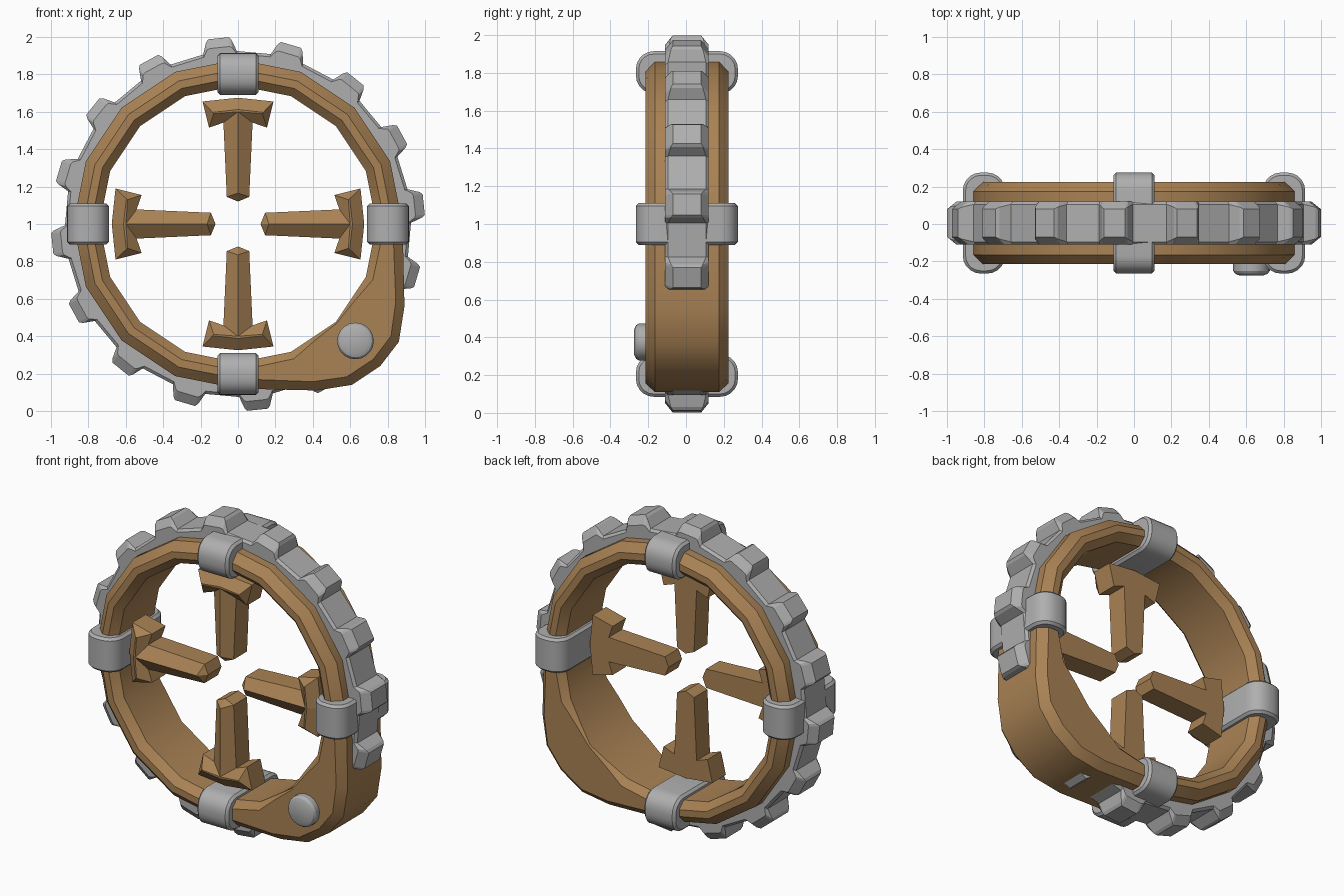
import bpy, bmesh, math
from mathutils import Vector

if "Cube" in bpy.data.objects:
    bpy.data.objects.remove(bpy.data.objects["Cube"])

CZ, CY = 1.0, 0.005          # ring centre height and depth


def material(name, rgb):
    m = bpy.data.materials.new(name)
    m.diffuse_color = (*rgb, 1)
    m.use_nodes = True
    m.node_tree.nodes["Principled BSDF"].inputs["Base Color"].default_value = m.diffuse_color
    return m


WOOD = material("wood brown", (0.40, 0.225, 0.09))
STEEL = material("steel grey", (0.43, 0.43, 0.43))


def finish(name, bm, mat, smooth=True):
    bmesh.ops.remove_doubles(bm, verts=bm.verts, dist=0.0005)
    bmesh.ops.recalc_face_normals(bm, faces=bm.faces)
    me = bpy.data.meshes.new(name)
    bm.to_mesh(me)
    bm.free()
    me.materials.append(mat)
    ob = bpy.data.objects.new(name, me)
    bpy.context.collection.objects.link(ob)
    if smooth:
        bpy.ops.object.select_all(action='DESELECT')
        ob.select_set(True)
        bpy.context.view_layer.objects.active = ob
        bpy.ops.object.shade_smooth_by_angle(angle=math.radians(30))
    return ob


def loft(loops, closed):
    """Skin a list of equal-length closed sections."""
    bm = bmesh.new()
    rows = [[bm.verts.new(p) for p in loop] for loop in loops]
    n = len(rows[0])
    pairs = list(zip(rows, rows[1:]))
    if closed:
        pairs.append((rows[-1], rows[0]))
    for a, b in pairs:
        for i in range(n):
            j = (i + 1) % n
            bm.faces.new((a[i], a[j], b[j], b[i]))
    if not closed:
        bm.faces.new(rows[0])
        bm.faces.new(rows[-1])
    return bm


def polar(t, r, y, ang):
    """Tangent offset t, radius r and depth y at a clock angle."""
    c, s = math.cos(ang), math.sin(ang)
    return Vector((r * c - t * s, CY + y, CZ + r * s + t * c))


# Wooden ring: 16 sides, with a swollen corner at the lower right
def rim(k, r):
    a = math.radians(22.5 * k)
    return Vector((r * math.cos(a), r * math.sin(a)))


stations = [(rim(k, 0.88), rim(k, 0.74), 0.045) for k in range(13)]
i13, i14, i15 = (rim(k, 0.74) for k in (13, 14, 15))
stations += [
    (Vector((0.42, -0.89)), i13, 0.04),
    (Vector((0.61, -0.86)), (i13 + i14) / 2, 0.02),
    (Vector((0.76, -0.76)), i14, 0.008),
    (Vector((0.86, -0.63)), (i14 + i15) / 2, 0.02),
    (Vector((0.89, -0.44)), i15, 0.04),
]
loops = []
for out, inn, ch in stations:
    o2 = out - out.normalized() * 0.052
    i2 = inn + inn.normalized() * ch
    sec = [(out, -0.17), (o2, -0.22), (i2, -0.22), (inn, -0.22 + ch),
           (inn, 0.22 - ch), (i2, 0.22), (o2, 0.22), (out, 0.17)]
    loops.append([(p.x, CY + y, CZ + p.y) for p, y in sec])
finish("wooden_ring", loft(loops, True), WOOD)

# Toothed tread around the rim, open at the swollen corner
loops = []
for k in range(15):
    mid = -16.5 + 22.5 * k
    for da, r, ch, w in ((-5.6, 0.925, 0.015, 0.1), (-4.0, 0.985, 0.04, 0.085),
                         (-3.2, 1.0, 0.05, 0.075), (3.2, 1.0, 0.05, 0.075),
                         (4.0, 0.985, 0.04, 0.085), (5.6, 0.925, 0.015, 0.1)):
        a = math.radians(mid + da)
        sec = [(0.84, -0.115), (r - ch, -0.115), (r, -w),
               (r, w), (r - ch, 0.115), (0.84, 0.115)]
        loops.append([polar(0, q, y, a) for q, y in sec])
finish("toothed_tread", loft(loops, False), STEEL, smooth=False)

# Four rounded clamps around the ring
def rounded(inset):
    hy, r0, r1, rad = 0.27 - inset, 0.69 + inset, 0.915 - inset, 0.095 - inset
    pts = []
    for cy, cr, start in ((hy - rad, r1 - rad, 0), (rad - hy, r1 - rad, 90),
                          (rad - hy, r0 + rad, 180), (hy - rad, r0 + rad, 270)):
        for i in range(6):
            a = math.radians(start + 18 * i)
            pts.append((cy + rad * math.cos(a), cr + rad * math.sin(a)))
    return pts


for q, side in enumerate(("right", "top", "left", "bottom")):
    ang = math.radians(90 * q)
    loops = [[polar(t, r, y, ang) for y, r in rounded(inset)]
             for t, inset in ((-0.11, 0.015), (-0.095, 0), (0.095, 0), (0.11, 0.015))]
    finish("clamp_" + side, loft(loops, False), STEEL)

# Four T-shaped spikes: flat back, straight sides, ridged front
half = [(0.19, 0.655), (0.155, 0.515), (0.078, 0.542), (0.06, 0.145)]
ridge_half = [(0.135, 0.597), (0.13, 0.590), (0, 0.60), (0, 0.165)]


def mirrored(pts, top, tip):
    return [top] + pts + [tip] + [(-t, r) for t, r in reversed(pts)]


outline = mirrored(half, (0, 0.675), (0, 0.12))
ridge = mirrored(ridge_half, (0, 0.612), (0, 0.165))
for q, side in enumerate(("right", "top", "left", "bottom")):
    ang = math.radians(90 * q)
    bm = bmesh.new()
    rows = [[bm.verts.new(polar(t, r, y, ang)) for t, r in prof]
            for prof, y in ((outline, 0.0), (outline, -0.135), (ridge, -0.185))]
    n = len(outline)
    for a, b in zip(rows, rows[1:]):
        for i in range(n):
            j = (i + 1) % n
            bm.faces.new((a[i], a[j], b[j], b[i]))
    bm.faces.new(rows[0])
    top = rows[2]
    bm.faces.new((top[0], top[1], top[2], top[3]))      # narrow crest of the head
    bm.faces.new((top[0], top[7], top[8], top[9]))
    finish("spike_" + side, bm, WOOD, smooth=False)

# Domed bolt on the swollen corner
loops = []
for r, y in ((0.098, -0.20), (0.098, -0.255), (0.088, -0.27), (0.065, -0.28)):
    loops.append([(0.628 + r * math.cos(math.tau * i / 20), CY + y,
                   0.375 + r * math.sin(math.tau * i / 20)) for i in range(20)])
finish("corner_bolt", loft(loops, False), STEEL)
